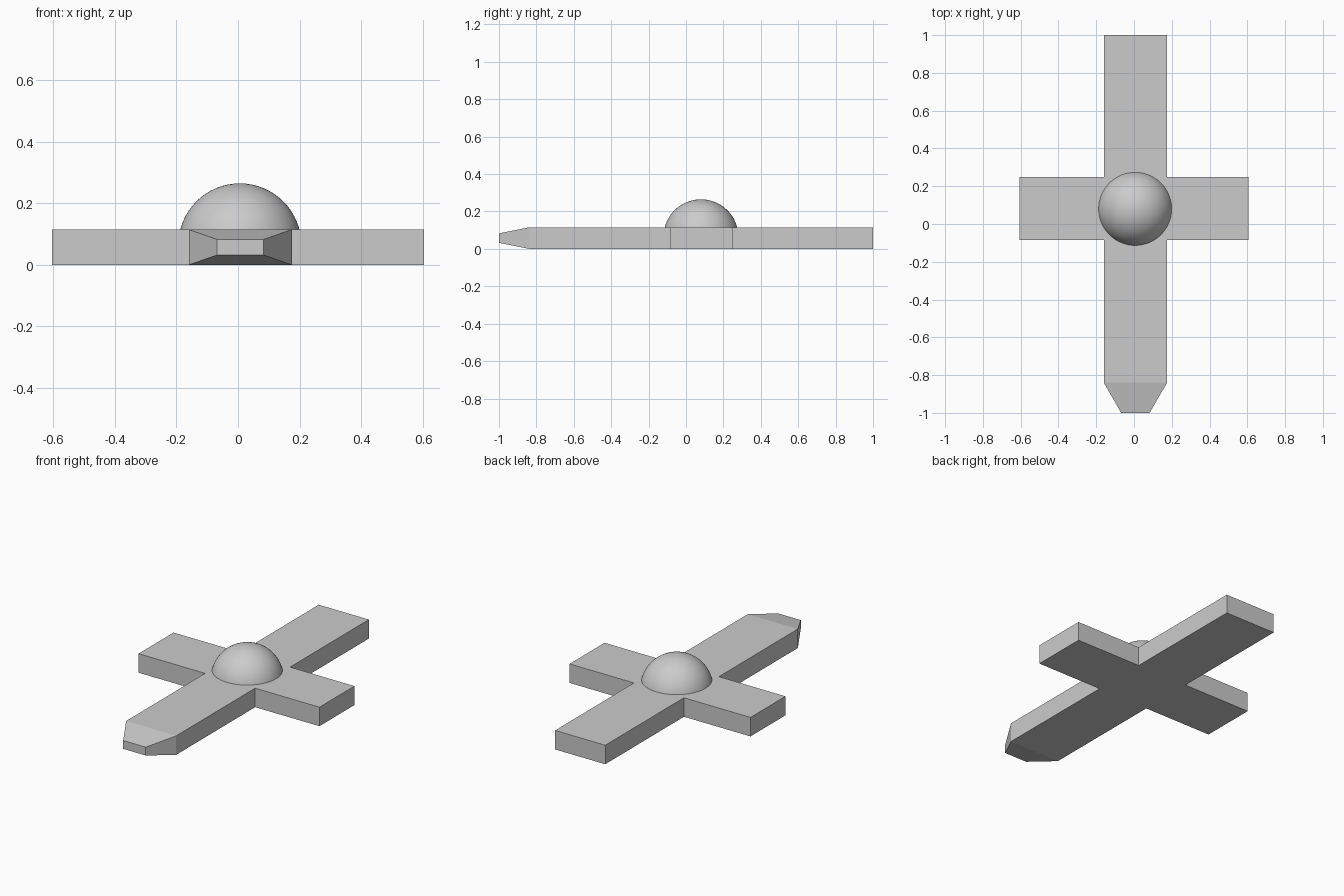
import bpy, bmesh
from mathutils import Vector

if "Cube" in bpy.data.objects:
    bpy.data.objects.remove(bpy.data.objects["Cube"])

H = 0.115                      # slab thickness
X0, X1 = -0.16, 0.175          # long bar sides
Y0, Y1 = -0.086, 0.248         # cross arm sides
ARM, TAIL, NOSE = 0.605, 1.0, -0.84


def add_object(name, bm):
    bmesh.ops.recalc_face_normals(bm, faces=bm.faces[:])
    mesh = bpy.data.meshes.new(name)
    bm.to_mesh(mesh)
    bm.free()
    obj = bpy.data.objects.new(name, mesh)
    bpy.context.collection.objects.link(obj)
    return obj


# Cross-shaped slab: outline extruded upwards
bm = bmesh.new()
outline = [(X0, NOSE), (X1, NOSE), (X1, Y0), (ARM, Y0), (ARM, Y1), (X1, Y1),
           (X1, TAIL), (X0, TAIL), (X0, Y1), (-ARM, Y1), (-ARM, Y0), (X0, Y0)]
base = bm.faces.new([bm.verts.new((x, y, 0)) for x, y in outline])
ext = bmesh.ops.extrude_face_region(bm, geom=[base], use_keep_orig=True)
top = [g for g in ext["geom"] if isinstance(g, bmesh.types.BMVert)]
bmesh.ops.translate(bm, verts=top, vec=(0, 0, H))

# Tapered nose: front end face extruded and shrunk
front = next(f for f in bm.faces if all(abs(v.co.y - NOSE) < 1e-5 for v in f.verts))
nose = bmesh.ops.extrude_discrete_faces(bm, faces=[front])["faces"][0]
c = nose.calc_center_median()
for v in nose.verts:
    d = v.co - c
    v.co = Vector((c.x + d.x * 0.45, -1.0, c.z + d.z * 0.44))
add_object("cross_slab", bm)

# Dome: upper half of a sphere sunk into the slab
bm = bmesh.new()
bmesh.ops.create_uvsphere(bm, u_segments=64, v_segments=32, radius=0.2)
bmesh.ops.delete(bm, geom=[v for v in bm.verts if v.co.z < -1e-4], context='VERTS')
bmesh.ops.holes_fill(bm, edges=[e for e in bm.edges if e.is_boundary], sides=0)
dome = add_object("dome", bm)
dome.location = (0.006, 0.08, 0.065)
bpy.context.view_layer.objects.active = dome
dome.select_set(True)
bpy.ops.object.shade_smooth_by_angle()
